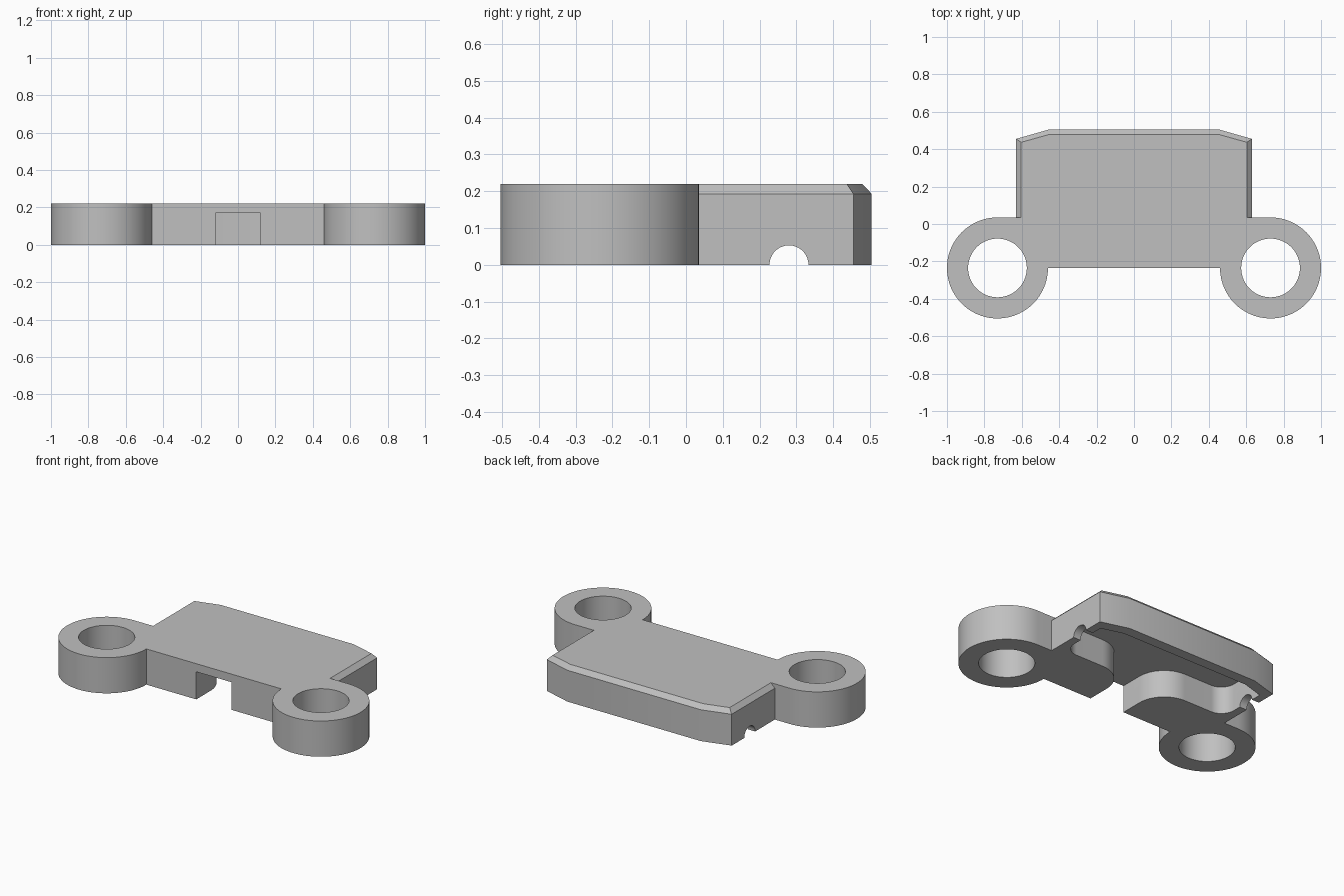
import bpy, bmesh
from math import cos, sin, radians

cube = bpy.data.objects.get("Cube")
if cube:
    bpy.data.objects.remove(cube)

HEIGHT = 0.22
LUG_X, LUG_Y, LUG_R, HOLE_R = 0.73, -0.235, 0.27, 0.157

grey = bpy.data.materials.new("light grey")
grey.use_nodes = True
colour = (0.527, 0.527, 0.527, 1)
grey.diffuse_color = colour
grey.node_tree.nodes["Principled BSDF"].inputs["Base Color"].default_value = colour


def arc(cx, cy, r, start, end, steps):
    angles = [radians(start + (end - start) * i / steps) for i in range(steps + 1)]
    return [(cx + r * cos(a), cy + r * sin(a)) for a in angles]


def mirrored(half):
    """Close a +x half outline with its mirror image."""
    return half + [(-x, y) for x, y in reversed(half)]


def loft(name, layers):
    """Solid through stacked outlines, each given as (outline, z)."""
    bm = bmesh.new()
    rings = [[bm.verts.new((x, y, z)) for x, y in pts] for pts, z in layers]
    n = len(rings[0])
    for low, high in zip(rings, rings[1:]):
        for i in range(n):
            j = (i + 1) % n
            bm.faces.new((low[i], low[j], high[j], high[i]))
    bm.faces.new(rings[0])
    bm.faces.new(rings[-1])
    bmesh.ops.recalc_face_normals(bm, faces=bm.faces)
    mesh = bpy.data.meshes.new(name)
    bm.to_mesh(mesh)
    bm.free()
    obj = bpy.data.objects.new(name, mesh)
    bpy.context.collection.objects.link(obj)
    mesh.materials.append(grey)
    return obj


def combine(target, other, operation):
    mod = target.modifiers.new(other.name, "BOOLEAN")
    mod.operation, mod.solver, mod.object = operation, "EXACT", other
    bpy.context.view_layer.objects.active = target
    bpy.ops.object.modifier_apply(modifier=mod.name)
    bpy.data.objects.remove(other)


# Front plate with a round lug at each end
plate = mirrored(arc(LUG_X, LUG_Y, LUG_R, 180, 450, 72))
bracket = loft("bracket_body", [(plate, 0), (plate, HEIGHT)])

# Rear housing with a chamfered top rim
outer = mirrored([(0.63, -0.1), (0.63, 0.455), (0.455, 0.505)])
rim = mirrored([(0.603, -0.1), (0.603, 0.437), (0.452, 0.479)])
housing = loft("rear_housing", [(outer, 0), (outer, 0.193), (rim, HEIGHT)])
combine(bracket, housing, "UNION")

# Underside cavity: front slot flaring into a wide rear pocket
cavity = mirrored([(0.12, -0.4)]
                  + arc(0.30, -0.095, 0.18, 180, 90, 16)
                  + arc(0.49, 0.175, 0.09, 270, 360, 12)
                  + [(0.58, 0.40), (0.44, 0.44)])
combine(bracket, loft("cavity_cutter", [(cavity, -0.1), (cavity, 0.17)]), "DIFFERENCE")

# Lug holes
for side in (-1, 1):
    hole = arc(side * LUG_X, LUG_Y, HOLE_R, 0, 354, 59)
    combine(bracket, loft("hole_cutter", [(hole, -0.1), (hole, 0.4)]), "DIFFERENCE")

# Half-round cross groove through both side walls
groove = loft("groove_cutter", [(arc(0, 0, 0.053, 0, 350, 35), z) for z in (-0.8, 0.8)])
groove.rotation_euler = (0, radians(90), 0)
groove.location = (0, 0.28, 0)
bpy.context.view_layer.update()
combine(bracket, groove, "DIFFERENCE")

# Smooth curved walls, crisp edges
bpy.ops.object.select_all(action="DESELECT")
bracket.select_set(True)
bpy.context.view_layer.objects.active = bracket
bpy.ops.object.shade_smooth_by_angle(angle=radians(25))
